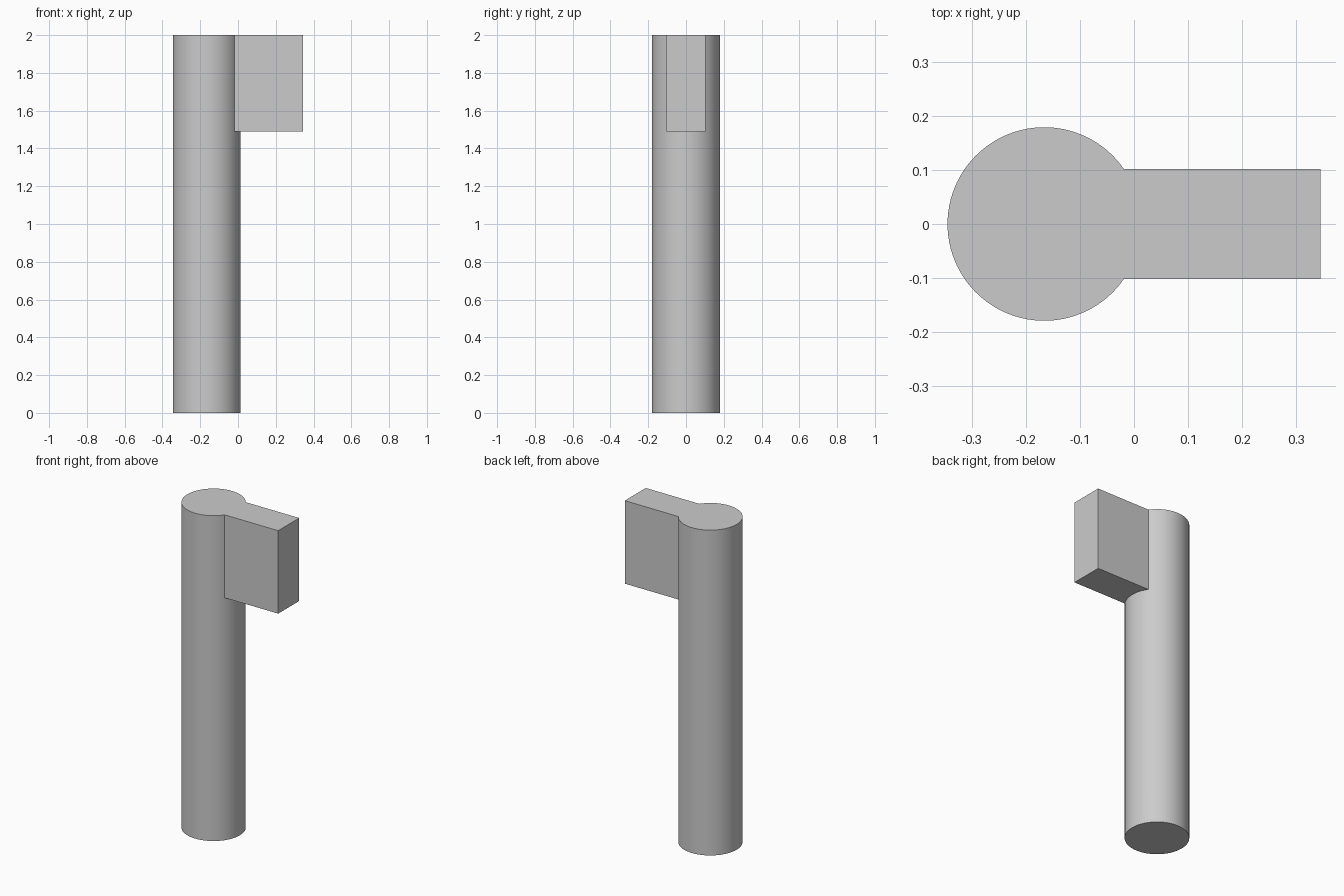
import bpy, bmesh
from math import asin, cos, sin, pi, radians

cube = bpy.data.objects.get("Cube")
if cube:
    bpy.data.objects.remove(cube, do_unlink=True)

CENTRE_X, RADIUS, HEIGHT = -0.166, 0.179, 2.0
TAB_END, TAB_HALF, TAB_BASE = 0.345, 0.102, 1.49
JOIN = asin(TAB_HALF / RADIUS)   # angle where the tab meets the shaft
OUTER, INNER = 80, 24            # segments on the free arc and under the tab

grey = bpy.data.materials.new("light grey")
grey.use_nodes = True
colour = (0.6, 0.6, 0.6, 1)
grey.diffuse_color = colour
grey.node_tree.nodes["Principled BSDF"].inputs["Base Color"].default_value = colour

bm = bmesh.new()


def ring(angles, z):
    return [bm.verts.new((CENTRE_X + RADIUS * cos(a), RADIUS * sin(a), z)) for a in angles]


def wall(low, high, closed=False):
    n = len(low)
    for i in range(n if closed else n - 1):
        j = (i + 1) % n
        bm.faces.new((low[i], low[j], high[j], high[i]))


# Round shaft: the free arc comes first, then the arc under the tab
free = [JOIN + (2 * pi - 2 * JOIN) * i / OUTER for i in range(OUTER + 1)]
under = [-JOIN + 2 * JOIN * i / INNER for i in range(1, INNER)]
foot = ring(free + under, 0)
middle = ring(free + under, TAB_BASE)
wall(foot, middle, closed=True)
bm.faces.new(foot[::-1])

# Head: free arc of the shaft continued into the rectangular tab
tab_low, tab_high = [
    [bm.verts.new((TAB_END, side * TAB_HALF, z)) for side in (-1, 1)]
    for z in (TAB_BASE, HEIGHT)
]
top = ring(free, HEIGHT) + tab_high
wall(middle[:OUTER + 1] + tab_low, top, closed=True)
bm.faces.new(top)
bm.faces.new(middle[OUTER:] + [middle[0]] + tab_low[::-1])

bmesh.ops.recalc_face_normals(bm, faces=bm.faces)
mesh = bpy.data.meshes.new("shaft_with_tab")
bm.to_mesh(mesh)
bm.free()
mesh.materials.append(grey)

shaft = bpy.data.objects.new("shaft_with_tab", mesh)
bpy.context.collection.objects.link(shaft)
bpy.ops.object.select_all(action='DESELECT')
shaft.select_set(True)
bpy.context.view_layer.objects.active = shaft
bpy.ops.object.shade_smooth_by_angle(angle=radians(30))
